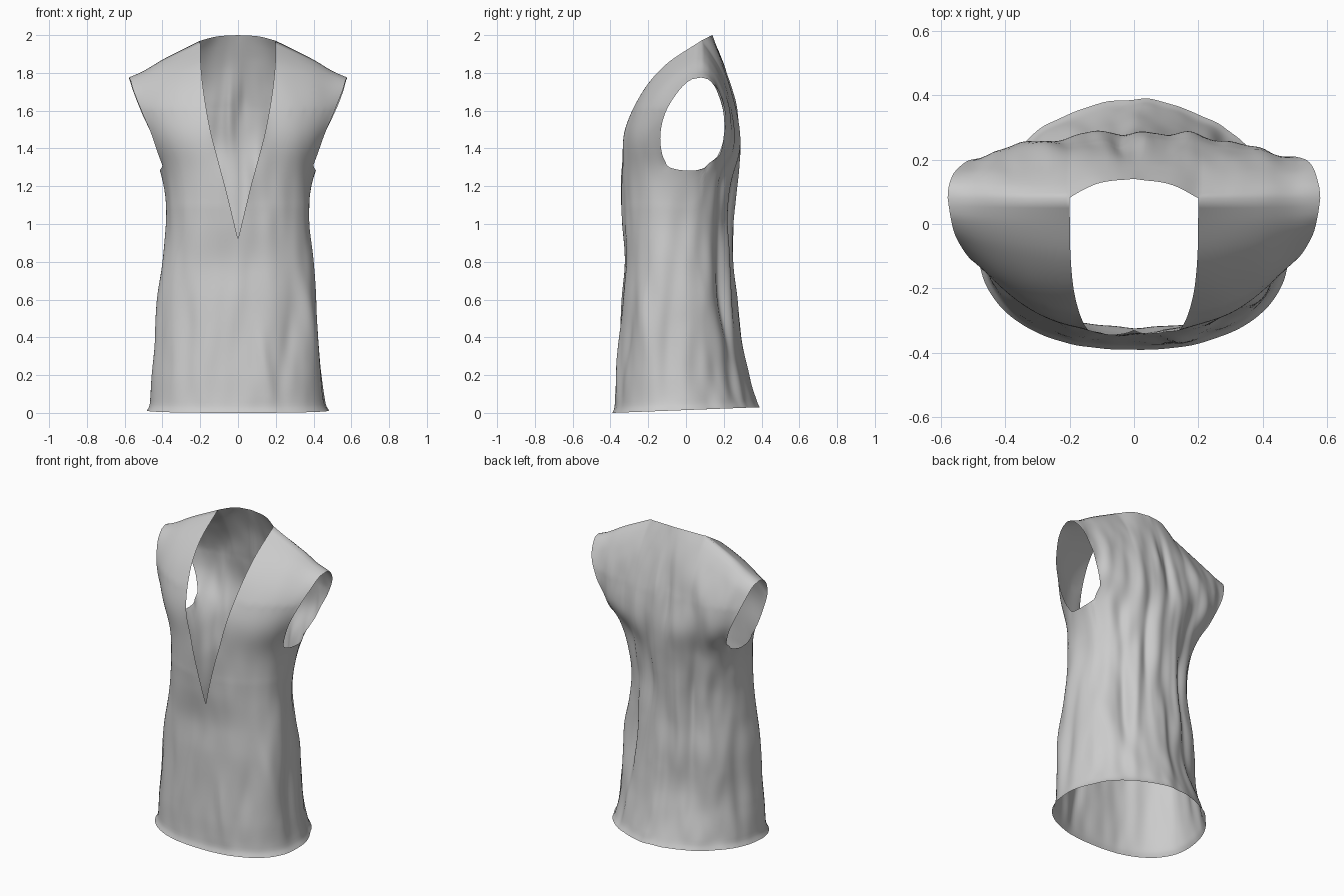
import bpy, bmesh, math
from mathutils import Vector, noise

if "Cube" in bpy.data.objects:
    bpy.data.objects.remove(bpy.data.objects["Cube"])

NF, NS, NB_NECK = 36, 16, 20          # columns: front, side, back neck
NB = NB_NECK + NF
Z_V, Z_ARM = 0.92, 1.31               # bottom of V neck, bottom of armhole
EXP, EXP_BACK = 2.3, 2.0              # squareness of the body section
T_FRONT, T_BACK = math.radians(75), math.radians(112)


def spline(keys, t):
    """Smooth interpolation through rows of (key, value, value, ...)."""
    ks = [k[0] for k in keys]
    vs = [Vector(k[1:]) for k in keys]
    t = min(max(t, ks[0]), ks[-1])
    i = max(j for j in range(len(ks) - 1) if ks[j] <= t)

    def slope(j):
        a, b = max(j - 1, 0), min(j + 1, len(ks) - 1)
        return (vs[b] - vs[a]) / (ks[b] - ks[a])
    h = ks[i + 1] - ks[i]
    u = (t - ks[i]) / h
    return (vs[i] * (2*u**3 - 3*u**2 + 1) + slope(i) * h * (u**3 - 2*u**2 + u)
            + vs[i + 1] * (3*u**2 - 2*u**3) + slope(i + 1) * h * (u**3 - u**2))


# body profile: z, half width, front y, back y, y of widest point
BODY = [(0, .482, -.39, .385, -.07), (.03, .466, -.377, .37, -.07), (.2, .452, -.367, .322, -.08),
        (.4, .434, -.352, .285, -.08), (.6, .42, -.34, .265, -.08), (.8, .4, -.322, .245, -.08),
        (1.0, .376, -.335, .243, -.07), (1.2, .387, -.343, .262, -.03), (1.32, .414, -.34, .274, .01)]
V_EDGE = [(.92, 0, 0), (1.2, .068, 0), (1.31, .098, 0)]
SHOULDER = [(0, .2, .08, 1.97), (.5, .39, .08, 1.875), (.8, .5, .08, 1.81), (1, .578, .08, 1.775)]
BACK_NECK = [(0, 0, .14, 2.0), (.55, .11, .125, 1.993), (1, .2, .08, 1.97)]
FRONT_NECK = [(.29, .147, -.322, 1.5), (.59, .182, -.23, 1.7), (.82, .197, -.1, 1.85), (1, .2, .08, 1.97)]
FRONT_ARM = [(.12, .422, -.127, 1.37), (.35, .46, -.135, 1.48), (.6, .512, -.105, 1.6),
             (.82, .555, -.035, 1.71), (.93, .57, .025, 1.763), (1, .578, .08, 1.775)]
BACK_MID = [(.13, 0, .282, 1.4), (.42, 0, .257, 1.6), (.71, 0, .212, 1.8), (1, 0, .14, 2.0)]
BACK_ARM = [(.12, .412, .175, 1.37), (.35, .46, .207, 1.48), (.6, .516, .203, 1.6),
            (.82, .558, .165, 1.71), (.93, .573, .12, 1.763), (1, .578, .08, 1.775)]


def section(z, t):
    """Point on the body at height z; t runs from front centre to back centre."""
    w, f, b, yc = spline(BODY, z)
    c = math.cos(t)
    e = 2 / (EXP if c > 0 else EXP_BACK)
    x = w * max(math.sin(t), 0) ** e
    y = yc + ((f if c > 0 else b) - yc) * abs(c) ** e
    hem = max(0, 1 - z / .35) * .03 * (y + .39) / .78
    return Vector((x, y, z + hem))


def neck_angle(z):
    if z <= Z_V:
        return 0
    return math.asin(min(1, (max(spline(V_EDGE, z)[0], 0) / spline(BODY, z)[0]) ** (EXP / 2)))


def lerp(a, b, u):
    return a + (b - a) * u


def panel(bottom, left, right, top, n, rows=34):
    """Surface patch spanning four edge curves."""
    left = [(0, *bottom(0))] + left
    right = [(0, *bottom(1))] + right
    grid = []
    for r in range(1, rows + 1):
        s = r / rows
        l, rt = spline(left, s), spline(right, s)
        row = []
        for j in range(n + 1):
            u = j / n
            low = bottom(u) - lerp(bottom(0), bottom(1), u)
            high = top(u) - lerp(top(0), top(1), u)
            row.append(lerp(l, rt, u) + low * (1 - s ** 1.5) + high * s * s)
        grid.append(row)
    return grid


heights = [Z_V * i / 50 for i in range(51)] + [Z_V + (Z_ARM - Z_V) * i / 20 for i in range(1, 21)]
front, side, back = [], [], []
for z in heights:
    t0 = neck_angle(z)
    front.append([section(z, lerp(t0, T_FRONT, j / NF)) for j in range(NF + 1)])
    back.append([section(z, lerp(math.pi, T_BACK, j / NB)) for j in range(NB + 1)])
    dip = .028 * min(1, max(0, (z - 1.0) / (Z_ARM - 1.0)))
    side.append([section(z, lerp(T_FRONT, T_BACK, j / NS))
                 - Vector((0, 0, dip * max(math.sin(math.pi * j / NS), 0) ** .6)) for j in range(NS + 1)])


def back_top(u):
    k = NB_NECK / NB
    return spline(BACK_NECK, u / k) if u <= k else spline(SHOULDER, (u - k) / (1 - k))


t_v = neck_angle(Z_ARM)
front += panel(lambda u: section(Z_ARM, lerp(t_v, T_FRONT, u)), FRONT_NECK, FRONT_ARM,
               lambda u: spline(SHOULDER, u), NF)
back += panel(lambda u: section(Z_ARM, lerp(math.pi, T_BACK, u)), BACK_MID, BACK_ARM, back_top, NB)

# sew the panels together, both halves
bm = bmesh.new()
for sx in (1, -1):
    for grid, order in ((front, 1), (side, 1), (back, -1)):
        vs = [[bm.verts.new((p.x * sx, p.y, p.z)) for p in row] for row in grid]
        for a, b in zip(vs, vs[1:]):
            for j in range(len(a) - 1):
                q = [a[j], a[j + 1], b[j + 1], b[j]]
                bm.faces.new(q if sx * order > 0 else q[::-1])
bmesh.ops.remove_doubles(bm, verts=bm.verts, dist=1e-4)

# relax the chest area so the panels flow together
chest = [v for v in bm.verts if 1.1 < v.co.z < 1.6 and not v.is_boundary]
for _ in range(40):
    new = [sum((e.other_vert(v).co for e in v.link_edges), Vector()) / len(v.link_edges) for v in chest]
    for v, c in zip(chest, new):
        v.co = v.co.lerp(c, .6)
bm.normal_update()

# cloth folds: angle from front, centre z, angular width, half length, slant, depth
FOLDS = [(62, .45, 7, .22, -25, .018), (40, .35, 6, .25, 30, -.012), (22, .25, 5, .2, -25, .010),
         (78, .4, 6, .35, 8, -.016), (112, .75, 8, .45, 6, .012), (128, .8, 6, .5, -6, -.020),
         (142, .6, 6, .5, 8, .012), (158, 1.1, 6, .4, 5, -.014), (172, 1.65, 7, .25, 0, .012),
         (190, 1.65, 6, .25, 4, -.018), (205, 1.0, 6, .5, -5, .012), (222, .8, 6, .5, 6, -.018),
         (240, .7, 7, .45, -8, .014), (265, .5, 7, .3, 5, -.012), (290, .4, 6, .25, 10, .010),
         (318, .5, 6, .25, -12, -.008), (45, 1.05, 7, .25, 10, -.010), (180, .45, 6, .3, 6, .010)]
moves = []
for v in bm.verts:
    x, y, z = v.co
    ang = math.degrees(math.atan2(x, -y)) % 360
    backness = min(1, max(0, (y + .15) / .3))
    amp = lerp(.009, .018, backness)
    d = amp * noise.noise(Vector((x * 7, y * 5, z * 2.2 + 3)))
    d += amp * .6 * noise.noise(Vector((x * 14 + 5, y * 11, z * 4)))
    for a0, zc, w, h, slant, depth in FOLDS:
        da = (ang - a0 - slant * (z - zc) + 180) % 360 - 180
        d += depth * math.exp(-(da / w) ** 2 - ((z - zc) / h) ** 2)
    fade = min(1, max(.25, (1.95 - z) / .3)) * min(1, .35 + z / .12)
    if y < .08:
        fade *= min(1, max(.2, (1.6 - z) / .5))
    n = Vector((v.normal.x, v.normal.y, 0))
    moves.append((v, n * d * fade))
for v, m in moves:
    v.co += m

mesh = bpy.data.meshes.new("sleeveless_top")
bm.to_mesh(mesh)
bm.free()
top_obj = bpy.data.objects.new("sleeveless_top", mesh)
bpy.context.collection.objects.link(top_obj)
bpy.context.view_layer.objects.active = top_obj
top_obj.select_set(True)
bpy.ops.object.shade_smooth_by_angle(angle=math.radians(80))
